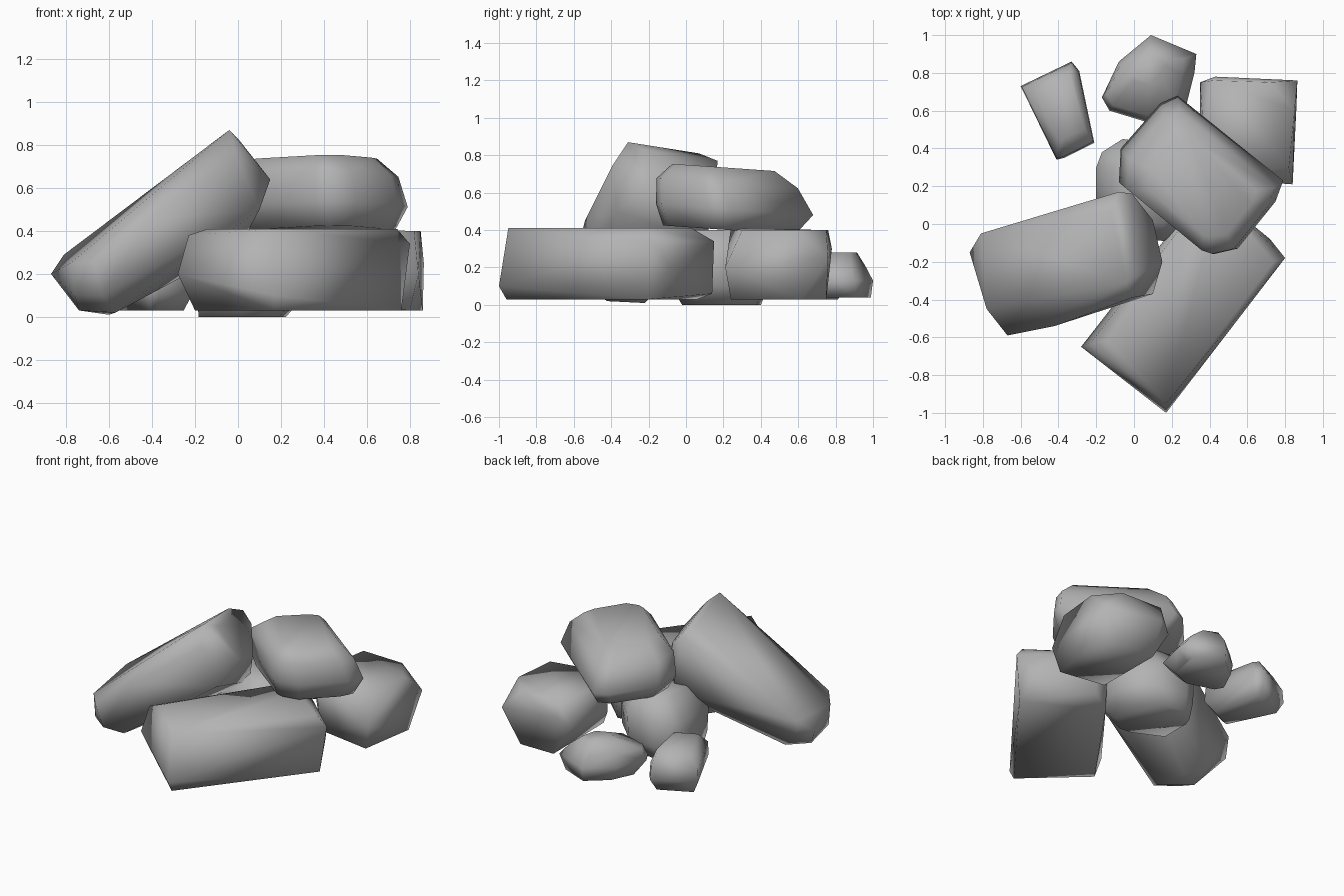
import bpy, bmesh, math

cube = bpy.data.objects.get("Cube")
if cube:
    bpy.data.objects.remove(cube, do_unlink=True)

# Single stone colour
stone = bpy.data.materials.new("grey_stone")
stone.use_nodes = True
GREY = (0.45, 0.45, 0.45, 1)
stone.diffuse_color = GREY
shader = stone.node_tree.nodes["Principled BSDF"]
shader.inputs["Base Color"].default_value = GREY
shader.inputs["Roughness"].default_value = 0.9


def hull_rock(name, points):
    """Wrap points in a convex hull and shade it as a worn boulder."""
    bm = bmesh.new()
    for p in points:
        bm.verts.new(p)
    hull = bmesh.ops.convex_hull(bm, input=bm.verts[:])
    spare = {g for g in hull["geom_interior"] + hull["geom_unused"]
             if isinstance(g, bmesh.types.BMVert)}
    bmesh.ops.delete(bm, geom=list(spare), context="VERTS")
    bmesh.ops.dissolve_limit(bm, angle_limit=math.radians(3),
                             verts=bm.verts[:], edges=bm.edges[:])
    bmesh.ops.recalc_face_normals(bm, faces=bm.faces[:])
    mesh = bpy.data.meshes.new(name)
    bm.to_mesh(mesh)
    bm.free()
    mesh.materials.append(stone)
    rock = bpy.data.objects.new(name, mesh)
    bpy.context.collection.objects.link(rock)
    bpy.ops.object.select_all(action="DESELECT")
    rock.select_set(True)
    bpy.context.view_layer.objects.active = rock
    bpy.ops.object.shade_smooth_by_angle(angle=math.radians(120))


def ring_rock(name, outline, rings, tilt=0):
    """Stack scaled, shifted copies of a plan outline: (z, scale, dx, dy)."""
    xs, ys = zip(*outline)
    cx, cy = (min(xs) + max(xs)) / 2, (min(ys) + max(ys)) / 2
    points = [(cx + dx + (x - cx) * s, cy + dy + (y - cy) * s, z - tilt * (y - cy) * s)
              for z, s, dx, dy in rings for x, y in outline]
    hull_rock(name, points)


# Long flat block at the front
hull_rock("front_block", [
    (-.28, -.65, .2), (-.23, -.63, .38), (-.2, -.62, .03), (-.14, -.62, .41),
    (.17, -1, .1), (.17, -.95, .41), (.17, -.96, .03),
    (.8, -.18, .34), (.74, -.2, .41), (.76, -.2, .03), (.72, -.08, .2),
    (.44, .15, .34), (.42, .03, .41), (.42, .14, .06), (.32, .12, .2),
    (.27, .01, .41), (.28, .06, .03)])

# Slab leaning up from the left
hull_rock("leaning_slab", [
    (-.67, -.59, .26), (-.42, -.54, .45), (-.01, -.39, .75), (-.63, -.56, .1),
    (.1, -.37, .5), (-.57, -.42, .02), (-.81, -.05, .29), (-.12, .07, .81),
    (-.08, .17, .77), (-.6, -.22, .01), (-.73, -.14, .11), (.01, .11, .33),
    (-.87, -.15, .2), (-.78, -.45, .25), (-.76, -.46, .1), (-.74, -.3, .03),
    (-.04, -.31, .87), (0, -.22, .83), (.15, -.2, .64), (-.01, .16, .7), (.1, .02, .58)])

# Boulder resting on top of the pile
ring_rock("top_boulder",
          [(.23, .68), (.14, .64), (-.07, .4), (-.08, .22), (0, .15), (.36, -.14),
           (.42, -.16), (.55, -.13), (.75, .12), (.79, .23), (.6, .38)],
          [(.4, .84, .01, -.03), (.51, 1, 0, 0), (.65, .9, 0, -.04),
           (.735, .65, .01, -.06)], tilt=.07)

# Block at the back left, with its outer corner cut above and below
hull_rock("back_left_block", [
    (.42, .76, .4), (.72, .75, .4), (.85, .6, .4), (.82, .3, .4), (.42, .24, .41),
    (.37, .45, .4), (.35, .75, .24), (.43, .78, .3), (.865, .76, .25), (.84, .21, .2),
    (.35, .35, .2), (.48, .75, .03), (.73, .75, .03), (.86, .62, .03), (.8, .24, .03),
    (.45, .25, .06)])

# Core stone under the pile
ring_rock("core_stone",
          [(-.2, .3), (-.17, .38), (-.06, .45), (.15, .42), (.32, .25),
           (.28, 0), (.16, -.09), (.05, -.08), (-.2, .04)],
          [(0, .78, -.04, .01), (.1, .97, 0, 0), (.26, 1, 0, 0), (.4, .65, .03, 0)])

# Small loose stones behind
ring_rock("small_back_stone",
          [(.09, 1), (.33, .9), (.32, .8), (.27, .6), (.1, .53), (-.13, .6),
           (-.17, .67), (-.08, .86)],
          [(.04, .78, 0, .04), (.13, 1, 0, 0), (.21, .82, -.02, 0), (.28, .38, 0, .06)])
ring_rock("small_right_stone",
          [(-.6, .73), (-.33, .86), (-.29, .81), (-.21, .43), (-.37, .35), (-.41, .34)],
          [(.03, .78, 0, .01), (.11, 1, 0, 0), (.2, .97, 0, 0), (.28, .7, .01, .02)])
